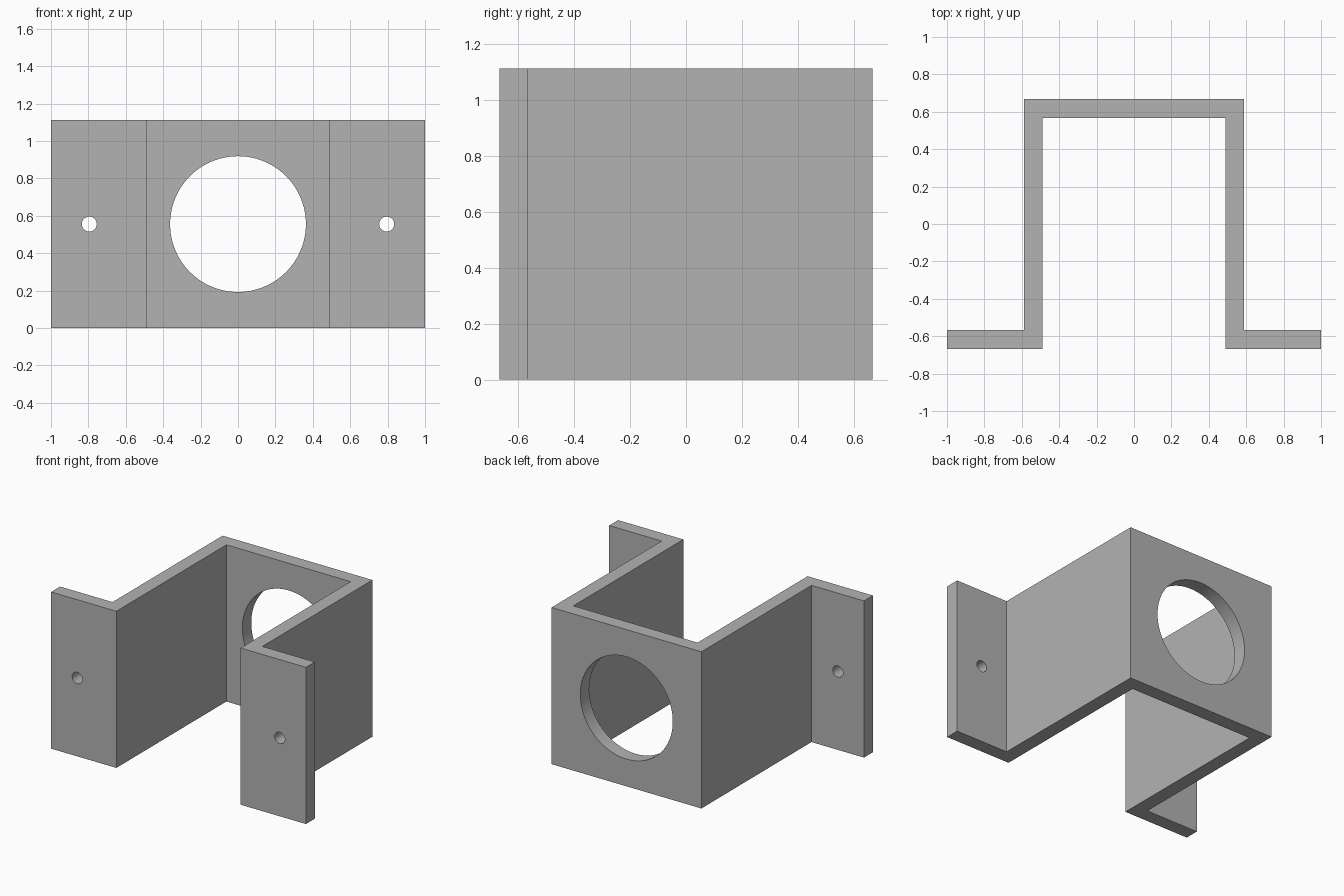
import bpy
import bmesh
from math import radians
from mathutils import Matrix

cube = bpy.data.objects.get("Cube")
if cube:
    bpy.data.objects.remove(cube, do_unlink=True)

HALF_X, HALF_Y, HEIGHT = 1.0, 0.667, 1.112
WALL, OUTER = 0.1, 0.588      # sheet thickness, half width of the channel
INNER = OUTER - WALL

grey = bpy.data.materials.new("plain_grey")
grey.use_nodes = True
colour = (0.45, 0.45, 0.45, 1)
grey.diffuse_color = colour
grey.node_tree.nodes["Principled BSDF"].inputs["Base Color"].default_value = colour


def make_object(name, bm):
    bmesh.ops.recalc_face_normals(bm, faces=bm.faces)
    mesh = bpy.data.meshes.new(name)
    bm.to_mesh(mesh)
    bm.free()
    mesh.materials.append(grey)
    obj = bpy.data.objects.new(name, mesh)
    bpy.context.collection.objects.link(obj)
    return obj


def drill(target, x, y, radius, sides):
    """Cut a round hole along y at mid height."""
    bm = bmesh.new()
    bmesh.ops.create_cone(
        bm, cap_ends=True, segments=sides, radius1=radius, radius2=radius,
        depth=WALL * 3,
        matrix=Matrix.Translation((x, y, HEIGHT / 2)) @ Matrix.Rotation(radians(90), 4, "X"))
    cutter = make_object("hole_cutter", bm)
    cutter.hide_render = True
    mod = target.modifiers.new("hole", "BOOLEAN")
    mod.operation = "DIFFERENCE"
    mod.solver = "EXACT"
    mod.object = cutter
    bpy.context.view_layer.objects.active = target
    bpy.ops.object.modifier_apply(modifier=mod.name)
    bpy.data.objects.remove(cutter, do_unlink=True)


# Hat-shaped bracket: half outline mirrored, then extruded upward
back, front = HALF_Y, -HALF_Y
outside = [(OUTER, back), (OUTER, front + WALL), (HALF_X, front + WALL)]
inside = [(HALF_X, front), (INNER, front), (INNER, back - WALL)]
half = outside + inside
outline = half + [(-x, y) for x, y in reversed(half)]

bm = bmesh.new()
base = bm.faces.new([bm.verts.new((x, y, 0)) for x, y in outline])
walls = bmesh.ops.extrude_face_region(bm, geom=[base], use_keep_orig=True)
top = [v for v in walls["geom"] if isinstance(v, bmesh.types.BMVert)]
bmesh.ops.translate(bm, verts=top, vec=(0, 0, HEIGHT))
bracket = make_object("mounting_bracket", bm)

# Large opening in the back wall and a screw hole in each flange
drill(bracket, 0, HALF_Y - WALL / 2, 0.363, 96)
for side in (-1, 1):
    drill(bracket, side * 0.795, WALL / 2 - HALF_Y, 0.04, 32)

bpy.ops.object.select_all(action="DESELECT")
bracket.select_set(True)
bpy.context.view_layer.objects.active = bracket
bpy.ops.object.shade_smooth_by_angle(angle=radians(30))
